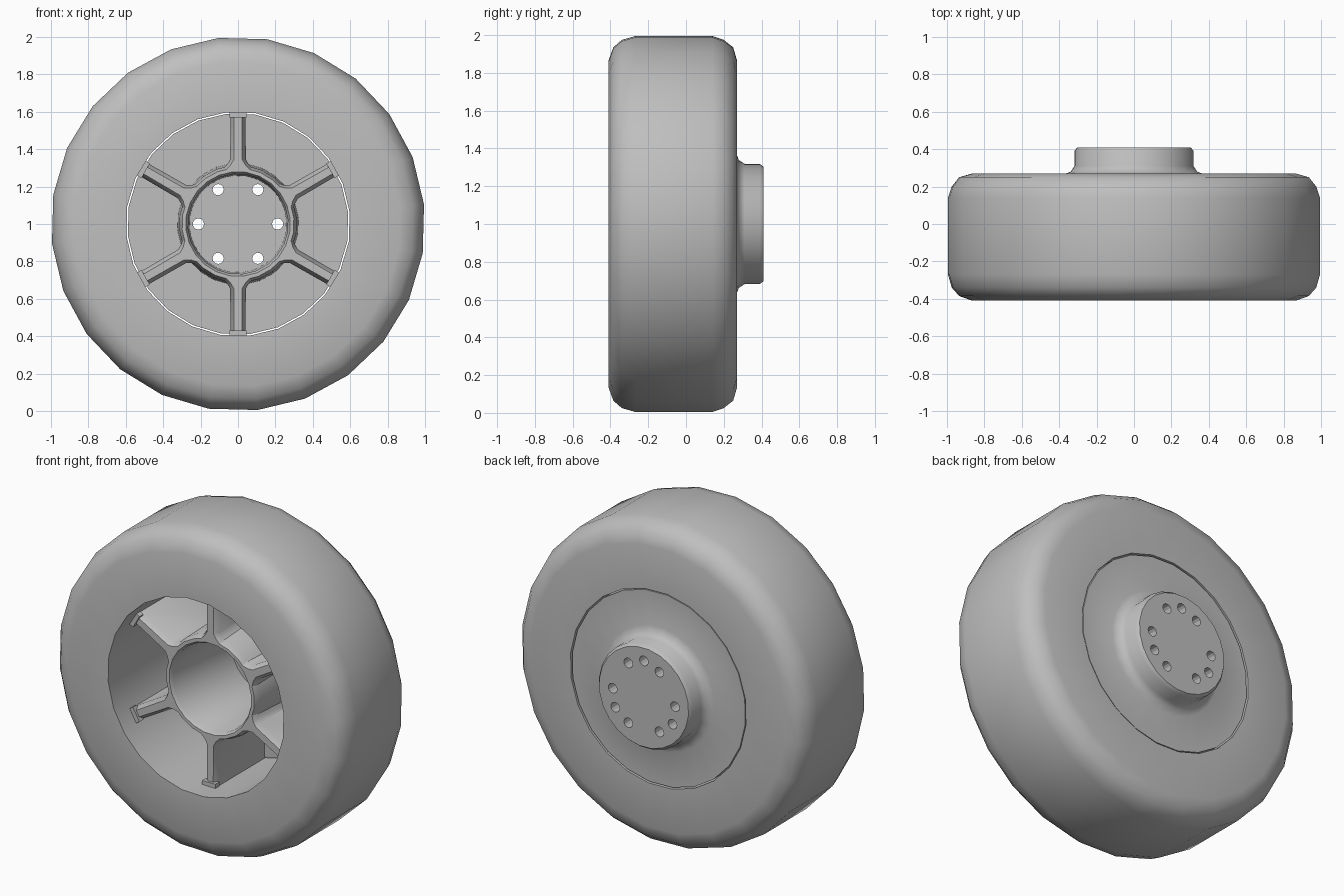
import bpy, bmesh
from math import pi, radians
from mathutils import Matrix, Vector

if "Cube" in bpy.data.objects:
    bpy.data.objects.remove(bpy.data.objects["Cube"])

grey = bpy.data.materials.new("plain grey")
grey.use_nodes = True
COLOUR = (0.52, 0.52, 0.52, 1)
grey.diffuse_color = COLOUR
grey.node_tree.nodes["Principled BSDF"].inputs["Base Color"].default_value = COLOUR

AXLE = Vector((0, 0, 1))
SIDES = 24


def finish(name, bm, smooth=None):
    """Turn a bmesh into a grey object sitting on the axle."""
    bmesh.ops.recalc_face_normals(bm, faces=bm.faces[:])
    mesh = bpy.data.meshes.new(name)
    bm.to_mesh(mesh)
    bm.free()
    mesh.materials.append(grey)
    ob = bpy.data.objects.new(name, mesh)
    ob.location = AXLE
    bpy.context.collection.objects.link(ob)
    bpy.ops.object.select_all(action='DESELECT')
    ob.select_set(True)
    bpy.context.view_layer.objects.active = ob
    if smooth:
        bpy.ops.object.shade_smooth_by_angle(angle=radians(smooth))
    return ob


def lathe(profile, closed):
    """Spin a (radius, y) profile around the y axis."""
    bm = bmesh.new()
    turn = Matrix.Rotation(radians(-6), 3, 'Y')
    vs = [bm.verts.new(turn @ Vector((r, y, 0))) for r, y in profile]
    pairs = list(zip(vs, vs[1:])) + ([(vs[-1], vs[0])] if closed else [])
    edges = [bm.edges.new(p) for p in pairs]
    bmesh.ops.spin(bm, geom=vs + edges, cent=(0, 0, 0), axis=(0, 1, 0),
                   angle=2 * pi, steps=SIDES)
    bmesh.ops.remove_doubles(bm, verts=bm.verts[:], dist=0.0005)
    return bm


# Tyre with rounded shoulders and an open bore
tyre = [(0.6, -0.41), (0.87, -0.41), (0.94, -0.385), (0.98, -0.34), (1.0, -0.27),
        (1.0, 0.14), (0.98, 0.2), (0.94, 0.25), (0.87, 0.27), (0.6, 0.27)]
finish("tyre", lathe(tyre, True), 40)

# Hub: front tube, back disc and rear boss in one turned piece
hub_profile = [(0, 0.3), (0.26, 0.3), (0.268, -0.25), (0.28, -0.27), (0.3, -0.27),
               (0.315, -0.23), (0.325, 0.2), (0.592, 0.2), (0.592, 0.265), (0.38, 0.265),
               (0.34, 0.28), (0.32, 0.31), (0.32, 0.39), (0.305, 0.41), (0, 0.41)]
hub = finish("hub", lathe(hub_profile, False), 40)

# Bolt holes: six go through, three are blind
cut = bmesh.new()


def add_hole(angle, radius, y0, y1):
    place = (Matrix.Rotation(radians(-angle), 4, 'Y')
             @ Matrix.Translation((radius, (y0 + y1) / 2, 0))
             @ Matrix.Rotation(pi / 2, 4, 'X'))
    bmesh.ops.create_cone(cut, cap_ends=True, segments=12, radius1=0.03,
                          radius2=0.03, depth=y1 - y0, matrix=place)


for i in range(6):
    add_hole(60 * i, 0.212, 0.2, 0.5)
for i in range(3):
    add_hole(90 + 120 * i, 0.225, 0.34, 0.5)
cutter = finish("hole_cutter", cut)
cutter.hide_render = True
bpy.context.view_layer.objects.active = hub
mod = hub.modifiers.new("holes", 'BOOLEAN')
mod.operation = 'DIFFERENCE'
mod.solver = 'EXACT'
mod.object = cutter
bpy.ops.object.modifier_apply(modifier=mod.name)
bpy.data.objects.remove(cutter)


# Spokes: deep webs, chamfered on the front, flared where they meet the hub
def spoke(name, angle):
    bm = bmesh.new()
    rings = []
    for r, w in [(0.29, 0.085), (0.315, 0.06), (0.345, 0.042), (0.602, 0.04)]:
        section = [(-w, 0.21), (-w, -0.235), (0.02 - w, -0.27),
                   (w - 0.02, -0.27), (w, -0.235), (w, 0.21)]
        rings.append([bm.verts.new((r, y, t)) for t, y in section])
    for a, b in zip(rings, rings[1:]):
        for j in range(len(a)):
            k = (j + 1) % len(a)
            bm.faces.new((a[j], a[k], b[k], b[j]))
    bm.faces.new(rings[0])
    bm.faces.new(rings[-1])
    # Small raised lip at the rim end
    lip = Matrix.Translation((0.585, -0.265, 0)) @ Matrix.Diagonal((0.03, 0.04, 0.09, 1))
    bmesh.ops.create_cube(bm, size=1, matrix=lip)
    bmesh.ops.rotate(bm, verts=bm.verts[:], cent=(0, 0, 0),
                     matrix=Matrix.Rotation(radians(-angle), 3, 'Y'))
    finish(name, bm, 30)


for i in range(6):
    spoke(f"spoke_{i + 1}", 30 + 60 * i)
